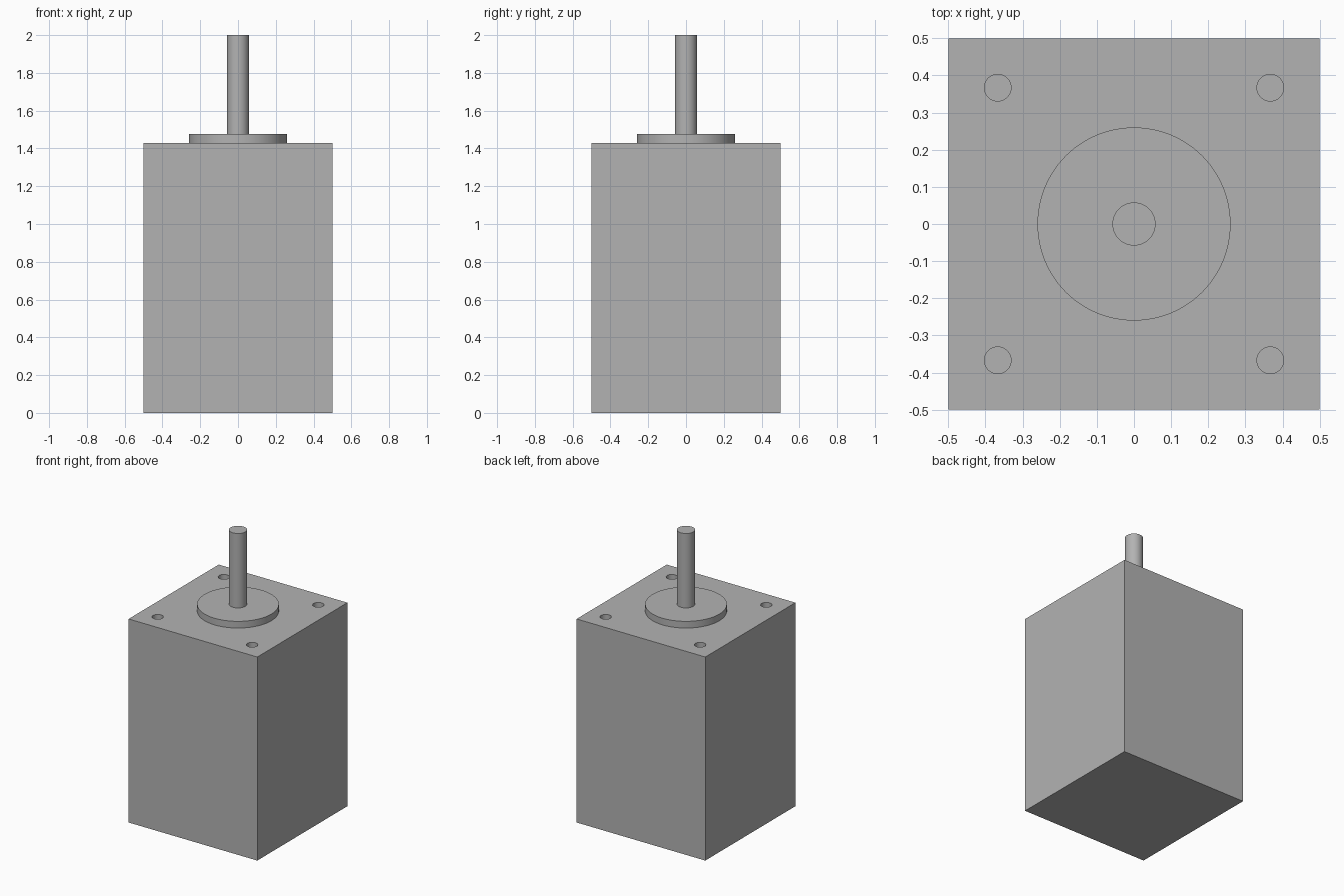
import bpy
from math import radians

if "Cube" in bpy.data.objects:
    bpy.data.objects.remove(bpy.data.objects["Cube"], do_unlink=True)

BODY_TOP = 1.43
BOSS_TOP = 1.477
SHAFT_TOP = 2.0
HOLE_SPACING = 0.367
HOLE_DEPTH = 0.106

# Single metal colour
metal = bpy.data.materials.new("plain grey metal")
metal.use_nodes = True
grey = (0.45, 0.45, 0.45, 1)
metal.diffuse_color = grey
metal.node_tree.nodes["Principled BSDF"].inputs["Base Color"].default_value = grey


def finish(obj, name):
    obj.name = name
    obj.data.materials.append(metal)
    return obj


def cylinder(name, radius, bottom, top, x=0, y=0, sides=64):
    bpy.ops.mesh.primitive_cylinder_add(
        vertices=sides, radius=radius, depth=top - bottom,
        location=(x, y, (bottom + top) / 2))
    bpy.ops.object.shade_smooth_by_angle(angle=radians(30))
    return finish(bpy.context.object, name)


# Square motor body
bpy.ops.mesh.primitive_cube_add(size=1, location=(0, 0, BODY_TOP / 2))
body = finish(bpy.context.object, "motor_body")
body.scale.z = BODY_TOP
bpy.ops.object.transform_apply(location=False, rotation=False, scale=True)

# Blind screw holes in the four top corners
for x in (-HOLE_SPACING, HOLE_SPACING):
    for y in (-HOLE_SPACING, HOLE_SPACING):
        cutter = cylinder("screw_hole_cutter", 0.036, BODY_TOP - HOLE_DEPTH,
                          BODY_TOP + 0.1, x, y, 40)
        cutter.hide_render = True
        cutter.hide_set(True)
        cutter.display_type = 'WIRE'
        cut = body.modifiers.new("screw_hole", 'BOOLEAN')
        cut.operation = 'DIFFERENCE'
        cut.solver = 'EXACT'
        cut.object = cutter

# Round pilot boss and output shaft
cylinder("pilot_boss", 0.26, BODY_TOP, BOSS_TOP, sides=96)
cylinder("output_shaft", 0.058, BOSS_TOP, SHAFT_TOP)
